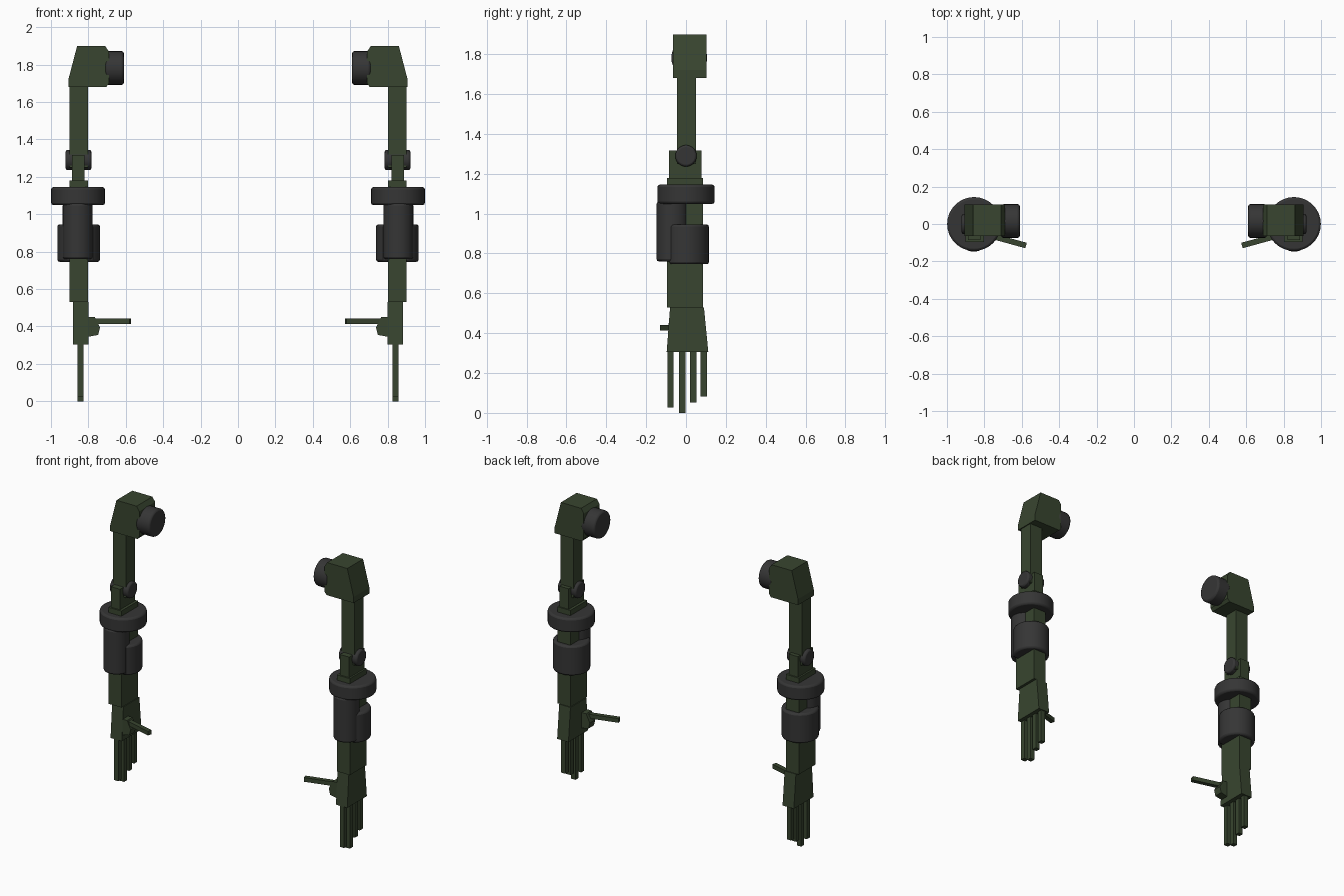
import bpy, bmesh, math
from mathutils import Matrix, Vector

if "Cube" in bpy.data.objects:
    bpy.data.objects.remove(bpy.data.objects["Cube"])


def material(name, rgb):
    m = bpy.data.materials.new(name)
    m.diffuse_color = (*rgb, 1)
    m.use_nodes = True
    m.node_tree.nodes["Principled BSDF"].inputs["Base Color"].default_value = m.diffuse_color
    return m


GREEN = material("olive green", (0.040, 0.060, 0.029))
DARK = material("dark grey", (0.036, 0.036, 0.036))


def finish(bm, name, mat, side, bevel=0, smooth=False):
    """Make an object from the mesh, mirrored to the given side."""
    if side < 0:
        bmesh.ops.scale(bm, vec=(-1, 1, 1), verts=bm.verts)
    bmesh.ops.recalc_face_normals(bm, faces=bm.faces)
    me = bpy.data.meshes.new(name)
    bm.to_mesh(me)
    bm.free()
    me.materials.append(mat)
    ob = bpy.data.objects.new(name, me)
    bpy.context.collection.objects.link(ob)
    if bevel:
        b = ob.modifiers.new("soft edge", 'BEVEL')
        b.width, b.segments, b.limit_method = bevel, 2, 'ANGLE'
        b.angle_limit = math.radians(50)
    if smooth:
        bpy.ops.object.select_all(action='DESELECT')
        ob.select_set(True)
        bpy.context.view_layer.objects.active = ob
        bpy.ops.object.shade_smooth_by_angle(angle=math.radians(35))
    return ob


def box(name, side, x, y, z, mat=GREEN, bottom_y=None):
    """Box from ranges; bottom_y flares the lower end."""
    bm = bmesh.new()
    bmesh.ops.create_cube(bm, size=1)
    for v in bm.verts:
        yy = bottom_y if bottom_y and v.co.z < 0 else y
        v.co = (x[v.co.x > 0], yy[v.co.y > 0], z[v.co.z > 0])
    return finish(bm, name, mat, side)


def cylinder(name, side, center, r, depth, axis='Z', bevel=0.012, cut_y=None, sides=32):
    bm = bmesh.new()
    bmesh.ops.create_cone(bm, cap_ends=True, segments=sides, radius1=r, radius2=r, depth=depth)
    if axis == 'X':
        bmesh.ops.rotate(bm, matrix=Matrix.Rotation(math.pi / 2, 3, 'Y'), verts=bm.verts)
    bmesh.ops.translate(bm, vec=center, verts=bm.verts)
    if cut_y is not None:  # flat front
        geom = bm.verts[:] + bm.edges[:] + bm.faces[:]
        cut = bmesh.ops.bisect_plane(bm, geom=geom, plane_co=(0, cut_y, 0),
                                     plane_no=(0, -1, 0), clear_outer=True)
        edges = [e for e in cut['geom_cut'] if isinstance(e, bmesh.types.BMEdge)]
        bmesh.ops.holes_fill(bm, edges=edges, sides=0)
    return finish(bm, name, DARK, side, bevel, True)


def prism(name, side, profile, y0, y1):
    """Extrude an x-z outline along y."""
    bm = bmesh.new()
    f = bm.faces.new([bm.verts.new((x, y0, z)) for x, z in profile])
    ext = bmesh.ops.extrude_face_region(bm, geom=[f])
    bmesh.ops.translate(bm, vec=(0, y1 - y0, 0),
                        verts=[g for g in ext['geom'] if isinstance(g, bmesh.types.BMVert)])
    return finish(bm, name, GREEN, side)


def rod(name, side, a, b, width, height):
    bm = bmesh.new()
    a, b = Vector(a), Vector(b)
    d = b - a
    bmesh.ops.create_cube(bm, size=1)
    bmesh.ops.scale(bm, vec=(d.length, width, height), verts=bm.verts)
    bmesh.ops.rotate(bm, matrix=Matrix.Rotation(math.atan2(d.y, d.x), 3, 'Z'), verts=bm.verts)
    bmesh.ops.translate(bm, vec=(a + b) / 2, verts=bm.verts)
    return finish(bm, name, GREEN, side)


for side, tag in ((1, "right"), (-1, "left")):
    n = lambda part: f"{tag}_{part}"
    # shoulder and its joint
    prism(n("shoulder"), side, [(0.69, 1.70), (0.705, 1.68), (0.907, 1.68), (0.907, 1.72),
                                (0.86, 1.90), (0.71, 1.90), (0.69, 1.87)], -0.065, 0.103)
    cylinder(n("shoulder_joint"), side, (0.66, 0.016, 1.782), 0.09, 0.10, 'X')
    # upper arm and elbow
    box(n("upper_arm"), side, (0.803, 0.90), (-0.045, 0.05), (1.25, 1.69))
    box(n("elbow_block"), side, (0.82, 0.888), (-0.085, 0.077), (1.15, 1.318))
    cylinder(n("elbow_pivot"), side, (0.853, 0, 1.29), 0.054, 0.138, 'X', 0.01)
    # forearm with its drums
    box(n("forearm"), side, (0.803, 0.90), (-0.095, 0.085), (0.53, 1.18))
    cylinder(n("forearm_ring"), side, (0.855, 0, 1.097), 0.144, 0.096)
    cylinder(n("front_drum"), side, (0.857, -0.068, 0.91), 0.08, 0.30)
    cylinder(n("rear_drum"), side, (0.852, 0.001, 0.846), 0.114, 0.20, cut_y=-0.083)
    # hand, fingers and thumb
    box(n("hand"), side, (0.798, 0.882), (-0.08, 0.09), (0.305, 0.53),
        bottom_y=(-0.097, 0.112))
    for i, (y, z) in enumerate(((-0.078, 0.027), (-0.018, 0.0), (0.036, 0.053), (0.089, 0.082))):
        box(n(f"finger_{i + 1}"), side, (0.825, 0.857), (y - 0.016, y + 0.016), (z, 0.31))
    prism(n("thumb_base"), side, [(0.80, 0.345), (0.80, 0.45), (0.765, 0.45),
                                  (0.738, 0.395), (0.748, 0.355)], -0.088, -0.03)
    rod(n("thumb"), side, (0.577, -0.115, 0.428), (0.77, -0.062, 0.428), 0.03, 0.028)
